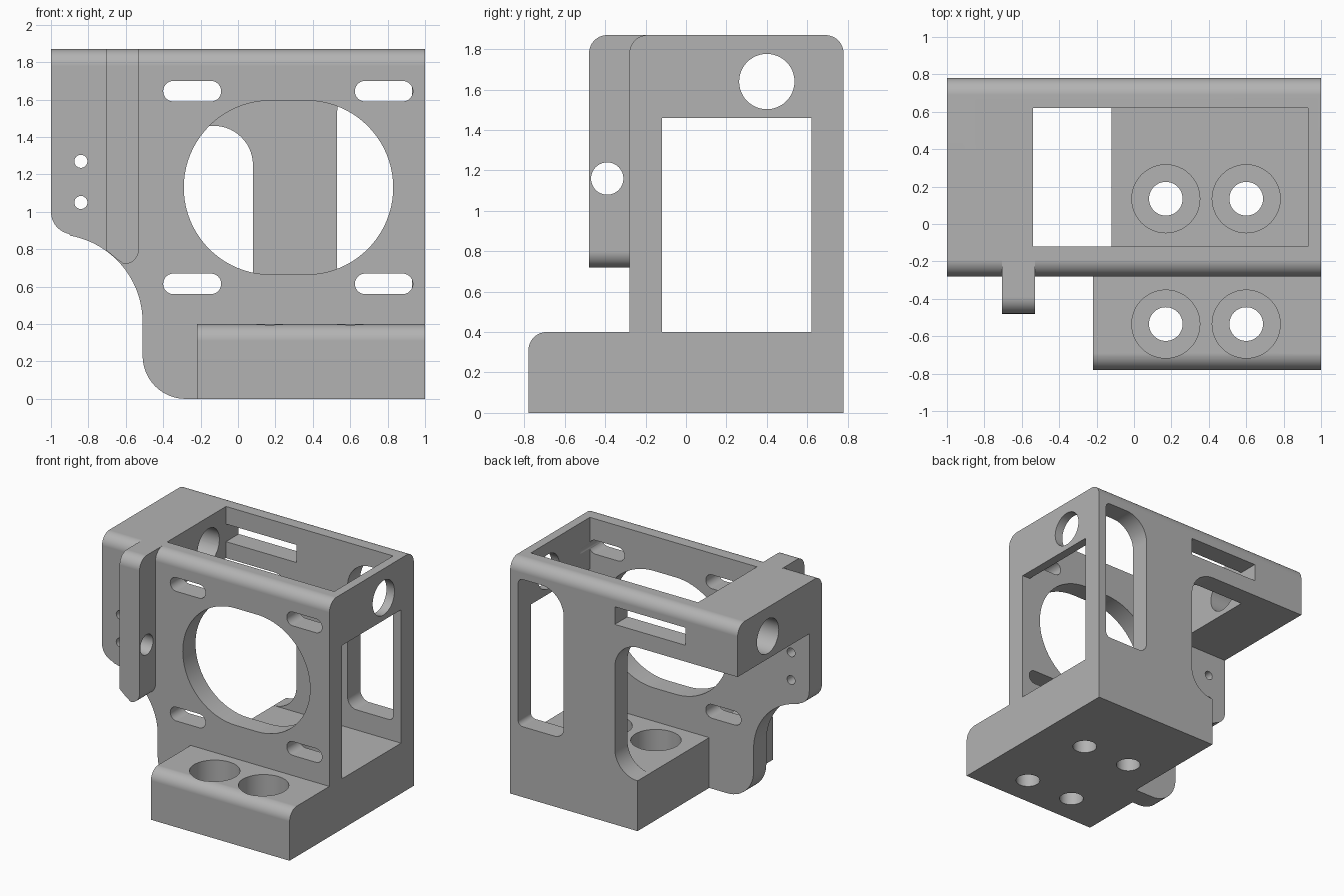
import bpy
import bmesh
from math import cos, sin, radians, pi

cube = bpy.data.objects.get("Cube")
if cube:
    bpy.data.objects.remove(cube, do_unlink=True)

TOP = 1.87
BACK = 0.78
PLATE_FRONT, PLATE_BACK = -0.28, -0.12
WALL = 0.62
FLOOR = 0.4
LINTEL = 1.46
ROUND = 0.09

grey = bpy.data.materials.new("plain grey")
grey.use_nodes = True
grey.diffuse_color = (0.45, 0.45, 0.45, 1)
grey.node_tree.nodes["Principled BSDF"].inputs["Base Color"].default_value = (0.45, 0.45, 0.45, 1)


def arc(cx, cy, r, start, end, steps=14):
    angles = [radians(start + (end - start) * i / steps) for i in range(steps + 1)]
    return [(cx + r * cos(a), cy + r * sin(a)) for a in angles]


def circle(cx, cy, r, steps=48):
    return arc(cx, cy, r, 0, 360, steps)[:-1]


def stadium(cx, cy, half_width, r, steps=24):
    d = half_width - r
    return arc(cx + d, cy, r, -90, 90, steps) + arc(cx - d, cy, r, 90, 270, steps)


def rect(a0, a1, b0, b1):
    return [(a0, b0), (a1, b0), (a1, b1), (a0, b1)]


def prism(name, axis, outline, low, high):
    """Extrude a flat outline along one axis."""
    place = {"x": lambda p, t: (t, p[0], p[1]),
             "y": lambda p, t: (p[0], t, p[1]),
             "z": lambda p, t: (p[0], p[1], t)}[axis]
    bm = bmesh.new()
    a = [bm.verts.new(place(p, low)) for p in outline]
    b = [bm.verts.new(place(p, high)) for p in outline]
    bm.faces.new(a)
    bm.faces.new(b)
    n = len(a)
    for i in range(n):
        bm.faces.new((a[i], a[(i + 1) % n], b[(i + 1) % n], b[i]))
    bmesh.ops.recalc_face_normals(bm, faces=bm.faces)
    mesh = bpy.data.meshes.new(name)
    bm.to_mesh(mesh)
    bm.free()
    mesh.materials.append(grey)
    obj = bpy.data.objects.new(name, mesh)
    bpy.context.collection.objects.link(obj)
    return obj


def combine(target, other, operation):
    """Apply a boolean and discard the helper solid."""
    other.hide_render = True
    mod = target.modifiers.new("bool", "BOOLEAN")
    mod.operation = operation
    mod.solver = "EXACT"
    mod.object = other
    bpy.context.view_layer.objects.active = target
    bpy.ops.object.modifier_apply(modifier=mod.name)
    bpy.data.objects.remove(other, do_unlink=True)


def cut(target, axis, outline, low, high):
    combine(target, prism("cutter", axis, outline, low, high), "DIFFERENCE")


# Main housing block with rounded front and back top edges
housing = prism("bracket_housing", "x",
                [(PLATE_FRONT, 0), (BACK, 0)]
                + arc(BACK - ROUND, TOP - ROUND, ROUND, 0, 90)
                + arc(PLATE_FRONT + ROUND, TOP - ROUND, ROUND, 90, 180), -1, 1)

# Hollow interior, open at the top
cut(housing, "z", rect(-0.54, 0.93, PLATE_BACK, WALL), FLOOR, 2)

# Open space under the side arm, with filleted edge on the rear column
cut(housing, "y",
    [(-1.2, -0.1), (-0.12, -0.1), (-0.12, FLOOR)]
    + arc(-0.12, FLOOR + 0.2, 0.2, -88, 0)
    + arc(-0.13, LINTEL - 0.21, 0.21, 0, 90) + [(-1.2, LINTEL)], PLATE_BACK, 1)

# Curved lower corner of the front plate
cut(housing, "y",
    [(-1.2, -0.1), (-0.28, -0.1)]
    + arc(-0.28, 0.23, 0.23, 270, 180)
    + arc(-0.98, 0.41, 0.47, 0, 80, 24)
    + arc(-0.88, 1.0, 0.12, 260, 180) + [(-1.2, 1.0)], -0.5, -0.05)

# Front foot
foot = prism("foot", "x",
             [(-0.2, 0), (-0.2, FLOOR)]
             + arc(-BACK + ROUND, FLOOR - ROUND, ROUND, 90, 180) + [(-BACK, 0)], -0.22, 1)
combine(housing, foot, "UNION")

# Upright fin on the front plate, with rounded top and bottom
fin = prism("fin", "y",
            [(-0.705, TOP), (-0.53, TOP)] + arc(-0.61, 0.8, 0.08, 0, -90)
            + [(-0.66, 0.757), (-0.705, 0.795)], -0.48, -0.18)
fin_side = prism("fin_side", "x",
                 [(-0.18, 0.5), (-0.18, TOP)]
                 + arc(-0.48 + ROUND, TOP - ROUND, ROUND, 90, 180) + [(-0.48, 0.5)], -0.9, -0.4)
combine(fin, fin_side, "INTERSECT")
cut(fin, "x", circle(-0.39, 1.16, 0.08), -0.9, -0.4)
combine(housing, fin, "UNION")

# Front plate: large opening, four slots and two pin holes
cut(housing, "y", stadium(0.27, 1.13, 0.56, 0.465, 40), -0.4, 0)
for x in (-0.245, 0.78):
    for z in (0.615, 1.645):
        cut(housing, "y", stadium(x, z, 0.155, 0.055), -0.4, 0)
for z in (1.05, 1.27):
    cut(housing, "y", circle(-0.84, z, 0.035, 24), -0.4, 0)

# Side window and cross bore
cut(housing, "x", rect(PLATE_BACK, WALL, FLOOR, LINTEL), 0.8, 1.1)
cut(housing, "x", circle(0.4, 1.64, 0.137), -1.1, 1.1)

# Back wall: tall rounded window and horizontal slot
cut(housing, "y",
    arc(0.73, 1.53, 0.2, 180, 90) + arc(0.89, 1.69, 0.04, 90, 0)
    + arc(0.89, 0.6, 0.04, 0, -90) + arc(0.61, 0.64, 0.08, 270, 180), 0.5, 0.9)
cut(housing, "y", rect(-0.54, 0.08, 1.59, 1.73), 0.5, 0.9)

# Counterbored mounting holes
for x in (0.17, 0.6):
    for y in (-0.535, 0.135):
        cut(housing, "z", circle(x, y, 0.182), 0.15, 0.6)
        cut(housing, "z", circle(x, y, 0.09), -0.1, 0.3)

# Smooth fillets and bores, crisp flat faces
bpy.ops.object.select_all(action="DESELECT")
housing.select_set(True)
bpy.context.view_layer.objects.active = housing
bpy.ops.object.shade_smooth_by_angle(angle=radians(30))
weighted = housing.modifiers.new("even_shading", "WEIGHTED_NORMAL")
weighted.keep_sharp = True
